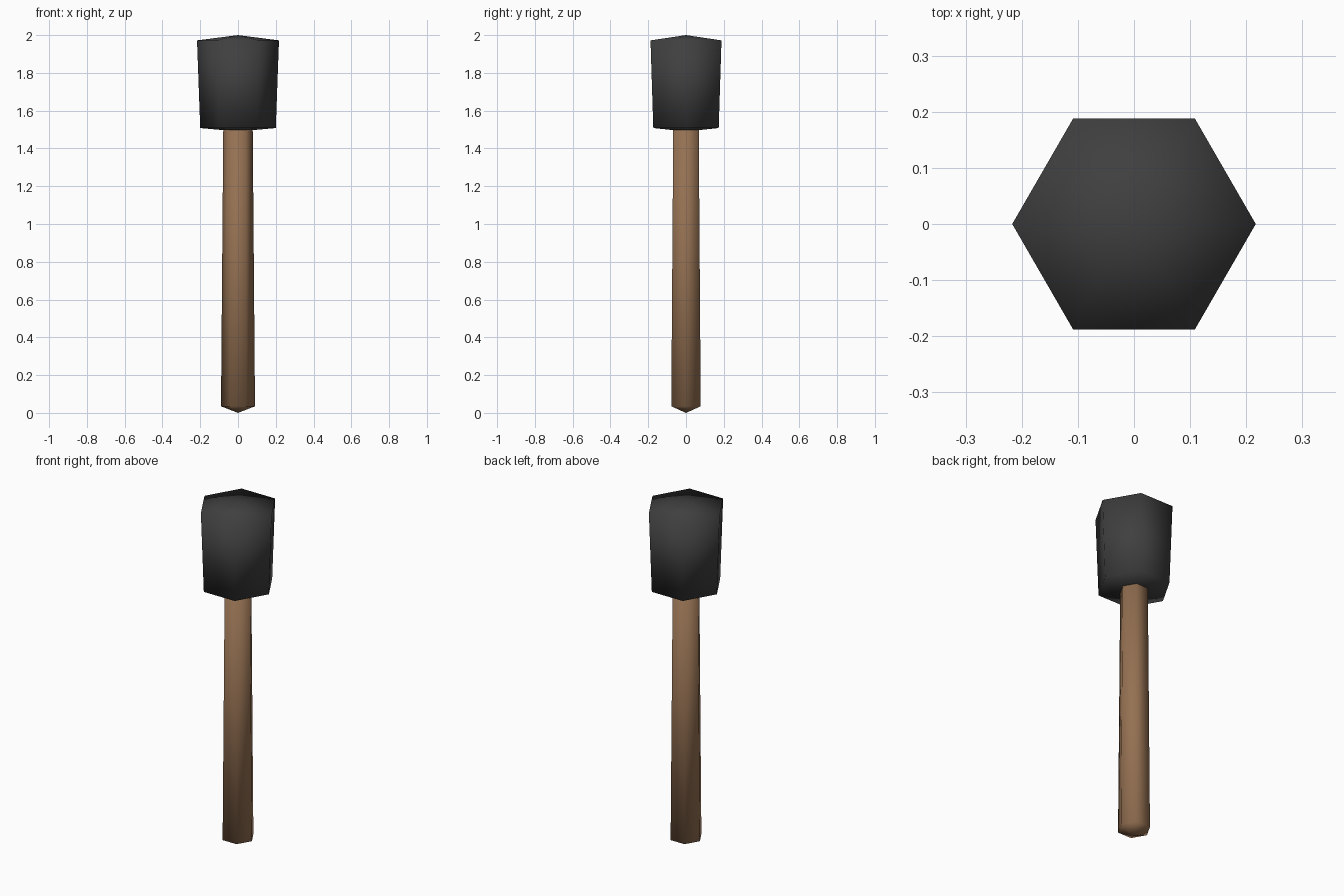
import bpy, bmesh, math

if "Cube" in bpy.data.objects:
    bpy.data.objects.remove(bpy.data.objects["Cube"])

def material(name, rgb):
    m = bpy.data.materials.new(name)
    m.diffuse_color = (*rgb, 1)
    m.use_nodes = True
    m.node_tree.nodes["Principled BSDF"].inputs["Base Color"].default_value = m.diffuse_color
    return m

def hex_part(name, profile, mat, sides=6):
    """Six-sided lathe: first and last profile points are apexes on the axis."""
    bm = bmesh.new()
    bottom = bm.verts.new((0, 0, profile[0][1]))
    top = bm.verts.new((0, 0, profile[-1][1]))
    rings = [[bm.verts.new((r * math.cos(math.tau * i / sides),
                            r * math.sin(math.tau * i / sides), z))
              for i in range(sides)] for r, z in profile[1:-1]]
    for i in range(sides):
        j = (i + 1) % sides
        bm.faces.new((bottom, rings[0][j], rings[0][i]))
        for a, b in zip(rings, rings[1:]):
            bm.faces.new((a[i], a[j], b[j], b[i]))
        bm.faces.new((rings[-1][i], rings[-1][j], top))
    for f in bm.faces:
        f.smooth = True
    me = bpy.data.meshes.new(name)
    bm.to_mesh(me)
    bm.free()
    me.materials.append(mat)
    ob = bpy.data.objects.new(name, me)
    bpy.context.collection.objects.link(ob)
    return ob

# Tapered wooden handle with a pointed butt
hex_part("handle", [(0, 0), (0.09, 0.035), (0.078, 1.5), (0, 1.53)],
         material("brown wood", (0.30, 0.165, 0.085)))

# Dark mallet head, slightly wider at the top
hex_part("head", [(0, 1.49), (0.2, 1.508), (0.217, 1.972), (0, 2.0)],
         material("dark rubber", (0.05, 0.05, 0.05)))
